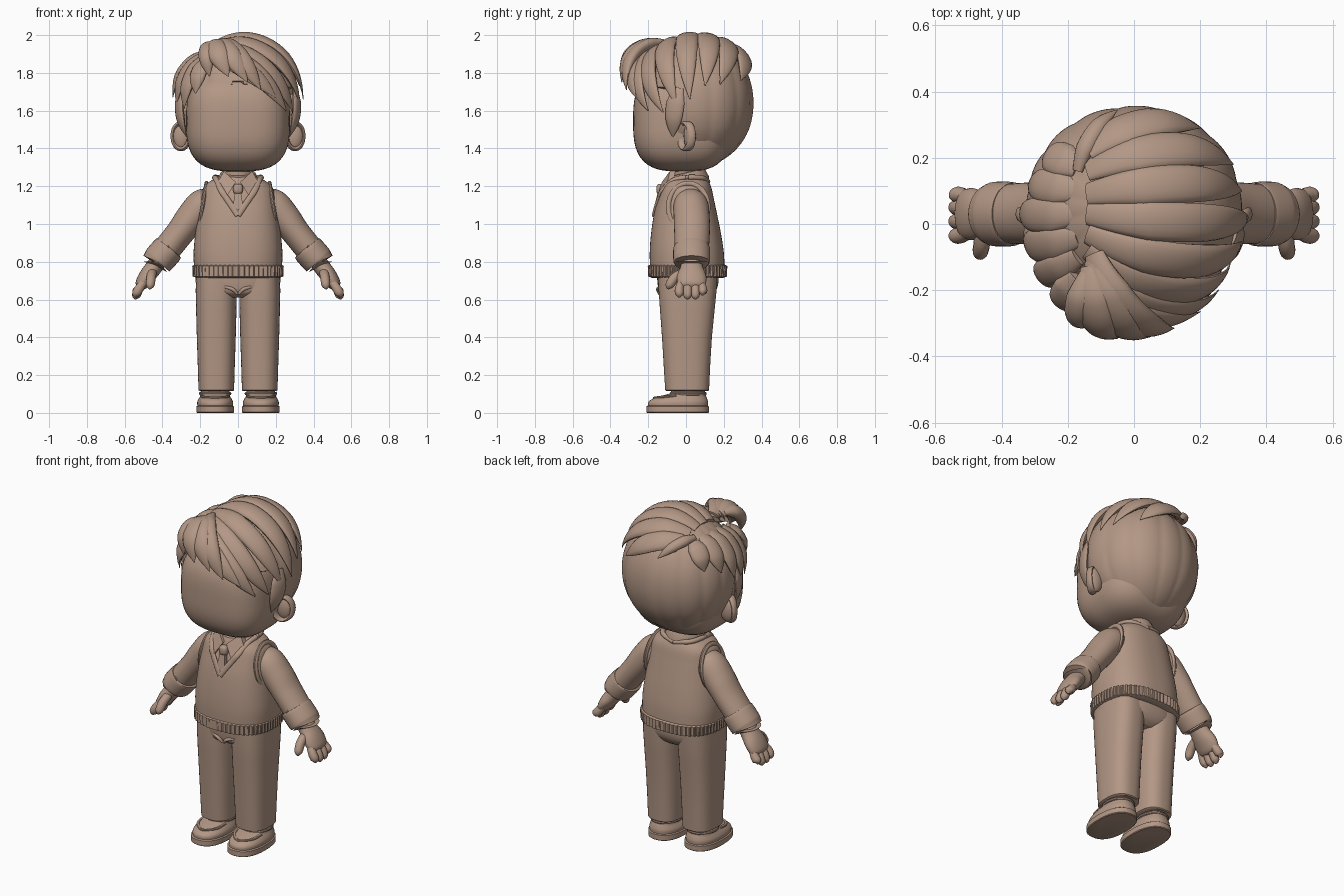
import bpy, bmesh, math
from mathutils import Vector as V

clay = bpy.data.materials.new("clay brown")
clay.diffuse_color = (0.45, 0.31, 0.235, 1)
TAU = 2 * math.pi


def finish(name, bm):
    bmesh.ops.recalc_face_normals(bm, faces=bm.faces)
    me = bpy.data.meshes.new(name)
    bm.to_mesh(me)
    bm.free()
    me.materials.append(clay)
    ob = bpy.data.objects.new(name, me)
    bpy.context.collection.objects.link(ob)
    return ob


def loft(name, rings, closed=False):
    """Skin a list of point rings, capping the ends unless closed."""
    bm = bmesh.new()
    vs = [[bm.verts.new(p) for p in r] for r in rings]
    n = len(rings[0])
    for i in range(len(vs) if closed else len(vs) - 1):
        a, b = vs[i], vs[(i + 1) % len(vs)]
        for j in range(n):
            bm.faces.new((a[j], a[(j + 1) % n], b[(j + 1) % n], b[j]))
    if not closed:
        bm.faces.new(vs[0])
        bm.faces.new(vs[-1])
    return finish(name, bm)


def sample(rows, t):
    """Catmull-Rom through tuples, t from 0 to 1."""
    u = min(max(t, 0), 1) * (len(rows) - 1)
    i = min(int(u), len(rows) - 2)
    f = u - i
    p = [rows[min(max(k, 0), len(rows) - 1)] for k in (i - 1, i, i + 1, i + 2)]
    return [0.5 * (2 * b + (c - a) * f + (2*a - 5*b + 4*c - d) * f*f + (3*b - a - 3*c + d) * f**3)
            for a, b, c, d in zip(*p)]


def oval(c, u, v, p=2.0, n=32):
    out = []
    for k in range(n):
        ca, sa = math.cos(TAU * k / n), math.sin(TAU * k / n)
        s = (abs(ca) ** p + abs(sa) ** p) ** (-1 / p)
        out.append(c + u * ca * s + v * sa * s)
    return out


def stack(name, rows, p=2.0, steps=24, n=48, x0=0.0, smooth=True):
    """Vertical loft; rows are (z, half width, front y, back y)."""
    data = [sample(rows, i / steps) for i in range(steps + 1)] if smooth else rows
    return loft(name, [oval(V((x0, (f + b) / 2, z)), V((rx, 0, 0)), V((0, (b - f) / 2, 0)), p, n)
                       for z, rx, f, b in data])


def tube(name, rows, steps=20, n=20, side=V((0, 1, 0)), closed=False):
    """Loft along a path; rows are (x, y, z, half width across side, half thickness)."""
    if closed:
        rows = list(rows) + [rows[0]]
    d = [sample(rows, i / steps) for i in range(steps + 1)]
    if closed:
        d.pop()
    rings = []
    for i, r in enumerate(d):
        a = d[i - 1] if closed or i else d[0]
        b = d[(i + 1) % len(d)] if closed else d[min(i + 1, len(d) - 1)]
        t = (V(b[:3]) - V(a[:3])).normalized()
        w = (side - t * side.dot(t)).normalized()
        rings.append(oval(V(r[:3]), w * r[3], t.cross(w) * r[4], 2, n))
    return loft(name, rings, closed)


def blob(name, c, r, p=2.0, shape=None, seg=48):
    """Superellipsoid, optionally scaled point by point by shape(position)."""
    bm = bmesh.new()
    bmesh.ops.create_uvsphere(bm, u_segments=seg, v_segments=seg // 2, radius=1)
    for v in bm.verts:
        d = v.co.normalized()
        d /= sum(abs(k) ** p for k in d) ** (1 / p)
        q = V(c) + V([d[k] * r[k] for k in range(3)])
        v.co = V(c) + (q - V(c)) * (shape(q) if shape else 1)
    return finish(name, bm)


# Face
blob("face", (0, -0.02, 1.545), (0.275, 0.26, 0.267), 3.0, seg=64)

# Hair base with grooves running down the back
HC, HR = V((0, 0.05, 1.64)), V((0.318, 0.3, 0.338))


def hair_shape(q):
    if q.y < -0.05 and q.z < 1.74 - 0.1 * abs(q.x):
        return 0.84
    phi = math.atan2(q.x + 0.05, q.y - HC.y)
    fade = min(1, max(0, (q.z - 1.3) / 0.2)) * min(1, max(0, (1.97 - q.z) / 0.15))
    return 1 + 0.025 * fade * math.sqrt(abs(math.sin(phi * 7)))


blob("hair_base", HC, HR, 2.05, hair_shape, 128)


# Hair locks: tapered strips running over the head from the parting to a tip
def lock(name, root, tip, width, thick=0.026, bulge=0.03, steps=20, n=16):
    def unit(p):
        q = V(p) - HC
        return V([q[k] / HR[k] for k in range(3)])
    a, b = unit(root), unit(tip)
    la, lb = a.length, b.length
    pts = []
    for i in range(steps + 1):
        t = i / steps
        d = a.normalized().slerp(b.normalized(), t)
        d *= la + (lb - la) * t + bulge * math.sin(math.pi * t)
        pts.append(HC + V([d[k] * HR[k] for k in range(3)]))
    rings = []
    for i, p in enumerate(pts):
        t = i / steps
        tan = (pts[min(i + 1, steps)] - pts[max(i - 1, 0)]).normalized()
        side = tan.cross(p - HC).normalized()
        up = side.cross(tan)
        f = min(1, 0.55 + 1.5 * t) * max(0.04, 1 - max(0, (t - 0.45) / 0.55) ** 2.2)
        rings.append(oval(p, side * width * f, up * thick * (0.35 + 0.65 * f) * min(1, f + 0.1), 2, n))
    return loft(name, rings)


right_locks = [
    (0.22, (0.20, 0.29, 1.76), 0.06), (0.16, (0.30, 0.18, 1.74), 0.06),
    (0.09, (0.325, 0.10, 1.73), 0.06), (0.03, (0.345, 0.02, 1.66), 0.06),
    (-0.03, (0.325, -0.05, 1.63), 0.058), (-0.08, (0.29, -0.12, 1.59), 0.058),
    (-0.13, (0.255, -0.20, 1.60), 0.058), (-0.17, (0.20, -0.265, 1.67), 0.055)]
for i, (y, tip, w) in enumerate(right_locks):
    lock("right_lock_%d" % i, (-0.14, y, 1.945 - 0.9 * (y - 0.05) ** 2), tip, w)
left_locks = [
    (0.17, (-0.27, 0.21, 1.76), 0.055), (0.10, (-0.32, 0.12, 1.73), 0.055),
    (0.03, (-0.345, 0.03, 1.67), 0.055), (-0.04, (-0.325, -0.06, 1.63), 0.055),
    (-0.10, (-0.285, -0.15, 1.61), 0.05), (-0.16, (-0.225, -0.25, 1.69), 0.05)]
for i, (y, tip, w) in enumerate(left_locks):
    lock("left_lock_%d" % i, (-0.17, y, 1.91 - 0.9 * (y - 0.05) ** 2), tip, w)
# Raised quiff above the forehead
for i, (x, tip, w) in enumerate([(-0.12, (0.12, -0.315, 1.71), 0.06), (-0.12, (0.05, -0.34, 1.75), 0.06),
                                 (-0.13, (-0.05, -0.345, 1.78), 0.06), (-0.14, (-0.15, -0.30, 1.78), 0.045)]):
    lock("quiff_lock_%d" % i, (x, -0.09 - 0.02 * i, 1.945), tip, w, 0.035, 0.13)
lock("cowlick", (-0.17, 0.16, 1.92), (-0.05, 0.345, 1.83), 0.03, 0.025, 0.04)

for s, tag in ((1, "right"), (-1, "left")):
    # Sideburns and ears
    lock(tag + "_sideburn", (s * 0.3, -0.04, 1.72), (s * 0.272, -0.07, 1.46), 0.05, 0.018, 0)
    blob(tag + "_ear", (s * 0.295, 0.02, 1.465), (0.05, 0.032, 0.075))
    ear = []
    for k in range(12):
        a = TAU * k / 12
        ear.append((s * (0.302 + 0.044 * math.cos(a)), 0.002 + 0.028 * math.cos(a),
                    1.465 + 0.068 * math.sin(a), 0.022, 0.012))
    tube(tag + "_ear_rim", ear, 36, 12, closed=True)

# Neck, sweater body
stack("neck", [(1.15, 0.08, -0.07, 0.09), (1.34, 0.08, -0.07, 0.09)], smooth=False)
torso = [(0.75, 0.232, -0.19, 0.205), (0.85, 0.235, -0.192, 0.2), (0.95, 0.226, -0.185, 0.185),
         (1.05, 0.212, -0.17, 0.165), (1.13, 0.2, -0.15, 0.148), (1.19, 0.185, -0.132, 0.135),
         (1.225, 0.15, -0.118, 0.12), (1.25, 0.1, -0.1, 0.1)]
body = stack("sweater", torso, 2.5, 48, 96)
for v in body.data.vertices:  # recess the shirt inside the V opening
    if v.co.y < -0.02 and v.co.z > 1.045 + 1.55 * abs(v.co.x):
        v.co.y += 0.014


def front(x, z):
    """Front surface of the sweater."""
    i = max(k for k in range(len(torso) - 1) if torso[k][0] <= z)
    f = (z - torso[i][0]) / (torso[i + 1][0] - torso[i][0])
    rx, a, b = [torso[i][k] + f * (torso[i + 1][k] - torso[i][k]) for k in (1, 2, 3)]
    return (a + b) / 2 - (b - a) / 2 * max(0, 1 - abs(x / rx) ** 2.5) ** 0.4


# V-neck band, continued round the back
for s, tag in ((1, "right"), (-1, "left")):
    band = [(s * x, front(x, z) - 0.001, z, 0.009, 0.016)
            for x, z in ((0, 1.045), (0.03, 1.09), (0.06, 1.135), (0.09, 1.18))]
    band += [(s * 0.115, -0.065, 1.235, 0.01, 0.014), (s * 0.122, 0.02, 1.247, 0.014, 0.014),
             (s * 0.09, 0.09, 1.242, 0.014, 0.014), (0, 0.115, 1.225, 0.014, 0.014)]
    tube(tag + "_neck_band", band, 40, 12)

# Ribbed hem
hem = []
for z, g in ((0.715, -0.02), (0.722, 0), (0.778, 0.002), (0.786, -0.015)):
    ring = oval(V((0, 0.008, z)), V((0.236 + g, 0, 0)), V((0, 0.205 + g, 0)), 2.5, 240)
    hem.append([V((p.x * k, p.y * k, p.z)) for j, p in enumerate(ring)
                for k in (1 + (0.018 if j % 4 < 2 else -0.008),)])
loft("ribbed_hem", hem)

# Shirt collar and tie
loft("collar_stand", [oval(V((0, 0, z)), V((r, 0, 0)), V((0, r * 1.08, r * tilt)), 2, 40)
                      for z, r, tilt in ((1.18, 0.115, 0.1), (1.23, 0.112, 0.2), (1.27, 0.092, 0.25),
                                         (1.272, 0.08, 0.25))])


def plate(name, pts, thick):
    bm = bmesh.new()
    f = bm.faces.new([bm.verts.new(p) for p in pts])
    r = bmesh.ops.extrude_face_region(bm, geom=[f])
    bmesh.ops.translate(bm, verts=[v for v in r["geom"] if isinstance(v, bmesh.types.BMVert)], vec=(0, thick, 0))
    return finish(name, bm)


for s, tag in ((1, "right"), (-1, "left")):
    plate(tag + "_collar_flap", [(s * 0.012, -0.128, 1.222), (s * 0.075, -0.085, 1.28),
                                 (s * 0.112, -0.1, 1.215), (s * 0.06, -0.152, 1.145)], 0.03)
blob("tie_knot", (0, -0.135, 1.185), (0.026, 0.022, 0.028), 3, seg=24)
plate("tie_blade", [(-0.014, -0.148, 1.175), (0.014, -0.148, 1.175), (0.028, -0.168, 1.09),
                    (0, -0.176, 1.05), (-0.028, -0.168, 1.09)], 0.025)

# Hips
stack("hips", [(0.61, 0.1, -0.1, 0.12), (0.635, 0.19, -0.138, 0.15), (0.68, 0.222, -0.15, 0.17),
               (0.76, 0.222, -0.155, 0.175)], 2.5)
for i, s in enumerate((1, -1)):
    tube("front_fold_%d" % i, [(s * 0.005, -0.14, 0.63, 0.008, 0.008), (s * 0.03, -0.148, 0.655, 0.011, 0.01),
                               (s * 0.075, -0.14, 0.668, 0.004, 0.006)], 10, 10)

for s, tag in ((1, "right"), (-1, "left")):
    # Trouser legs
    leg = [(0.115, 0.087, -0.103, 0.117), (0.12, 0.094, -0.11, 0.122), (0.25, 0.098, -0.118, 0.128),
           (0.4, 0.103, -0.127, 0.137), (0.55, 0.107, -0.138, 0.152), (0.65, 0.109, -0.145, 0.162),
           (0.74, 0.105, -0.145, 0.165)]
    stack(tag + "_trouser_leg", leg, 2.6, x0=s * 0.115, smooth=False)
    stack(tag + "_sock", [(0.06, 0.075, -0.08, 0.1), (0.14, 0.075, -0.08, 0.1)], x0=s * 0.12, smooth=False)
    # Shoes: sole, upper, tongue and raised seam
    X = s * 0.121
    stack(tag + "_sole", [(0, 0.096, -0.205, 0.118), (0.004, 0.1, -0.21, 0.122), (0.034, 0.1, -0.21, 0.122),
                          (0.038, 0.094, -0.203, 0.116)], 2.4, x0=X, smooth=False)
    stack(tag + "_shoe", [(0.03, 0.093, -0.2, 0.115), (0.055, 0.095, -0.2, 0.117), (0.073, 0.088, -0.18, 0.113),
                          (0.086, 0.08, -0.145, 0.108), (0.1, 0.074, -0.095, 0.102),
                          (0.106, 0.065, -0.075, 0.095)], 2.3, x0=X)
    tube(tag + "_shoe_seam", [(X - 0.072, -0.05, 0.092, 0.007, 0.008), (X - 0.062, -0.12, 0.085, 0.007, 0.008),
                              (X, -0.168, 0.079, 0.007, 0.008), (X + 0.062, -0.12, 0.085, 0.007, 0.008),
                              (X + 0.072, -0.05, 0.092, 0.007, 0.008)], 24, 8, V((0, 0, 1)))
    tube(tag + "_shoe_opening", [(X + 0.078 * math.cos(k * TAU / 12), 0.012 + 0.09 * math.sin(k * TAU / 12),
                                  0.102, 0.009, 0.008) for k in range(12)], 36, 8, V((0, 0, 1)), True)
    # Sleeves, armhole bands and cuffs
    tube(tag + "_sleeve", [(s * 0.12, 0.02, 1.14, 0.06, 0.05), (s * 0.18, 0.025, 1.105, 0.09, 0.085),
                           (s * 0.245, 0.03, 1.035, 0.095, 0.083), (s * 0.31, 0.032, 0.95, 0.094, 0.075),
                           (s * 0.41, 0.03, 0.825, 0.088, 0.074)], 28, 32)
    tube(tag + "_armhole_band", [(s * (0.187 + 0.02 * math.sin(-a)), 0.012 + 0.105 * math.cos(a),
                                  1.09 + 0.125 * math.sin(a), 0.011, 0.014)
                                 for a in (k * TAU / 16 for k in range(16))], 48, 10, V((1, 0, 0)), True)
    tube(tag + "_cuff", [(s * 0.366, 0.03, 0.872, 0.088, 0.074), (s * 0.37, 0.03, 0.867, 0.097, 0.084),
                         (s * 0.422, 0.03, 0.808, 0.097, 0.084), (s * 0.427, 0.03, 0.802, 0.088, 0.074)], 18, 32)
    # Hands
    tube(tag + "_palm", [(s * 0.41, 0.03, 0.82, 0.05, 0.045), (s * 0.45, 0.03, 0.765, 0.062, 0.045),
                         (s * 0.485, 0.03, 0.72, 0.078, 0.042), (s * 0.515, 0.03, 0.675, 0.07, 0.032),
                         (s * 0.525, 0.03, 0.66, 0.03, 0.012)], 20, 24)
    for k, (y, dz) in enumerate(((-0.035, 0.01), (0.008, 0), (0.05, 0.0), (0.088, 0.022))):
        tube(tag + "_finger_%d" % k, [(s * 0.495, 0.03 + (y - 0.03) * 0.8, 0.70, 0.02, 0.02),
                                      (s * 0.525, y, 0.655, 0.024, 0.025), (s * 0.54, y, 0.618 + dz, 0.021, 0.022),
                                      (s * 0.543, y, 0.6 + dz, 0.004, 0.004)], 14, 14)
    tube(tag + "_thumb", [(s * 0.455, -0.015, 0.745, 0.022, 0.025), (s * 0.46, -0.06, 0.715, 0.026, 0.025),
                          (s * 0.465, -0.088, 0.675, 0.022, 0.022), (s * 0.467, -0.096, 0.655, 0.004, 0.004)],
         14, 14)

bpy.ops.object.select_all(action="SELECT")
bpy.context.view_layer.objects.active = body
bpy.ops.object.shade_smooth_by_angle(angle=math.radians(40))
